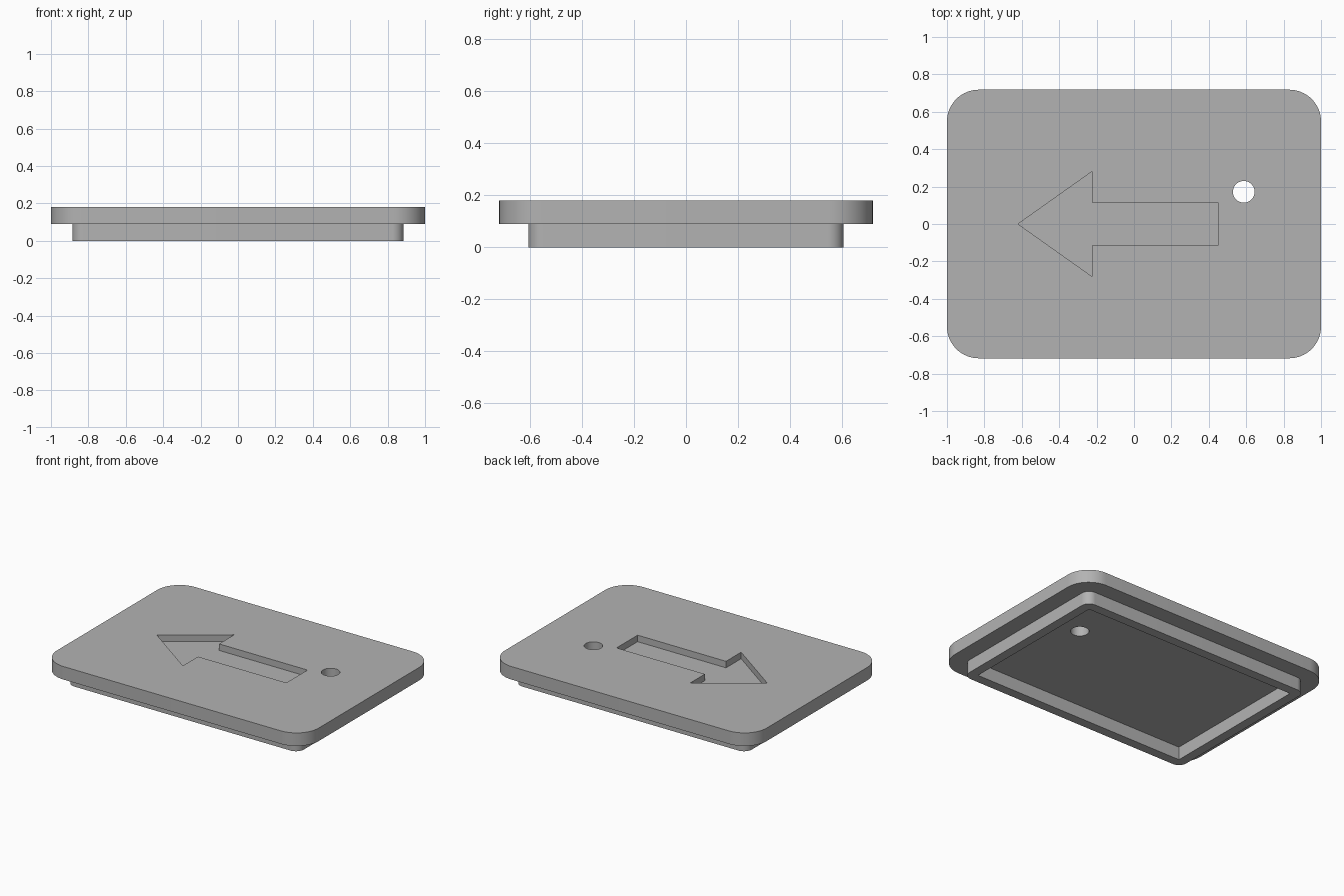
import bpy
import bmesh
from math import cos, sin, pi

cube = bpy.data.objects.get("Cube")
if cube:
    bpy.data.objects.remove(cube, do_unlink=True)

grey = bpy.data.materials.new("plain grey")
grey.use_nodes = True
GREY = (0.45, 0.45, 0.45, 1)
grey.diffuse_color = GREY
grey.node_tree.nodes["Principled BSDF"].inputs["Base Color"].default_value = GREY


def prism(name, outline, z0, z1):
    """Extrude a flat outline from z0 up to z1."""
    bm = bmesh.new()
    base = bm.faces.new([bm.verts.new((x, y, z0)) for x, y in outline])
    top = bmesh.ops.extrude_face_region(bm, geom=[base])["geom"]
    bmesh.ops.translate(bm, vec=(0, 0, z1 - z0),
                        verts=[v for v in top if isinstance(v, bmesh.types.BMVert)])
    bmesh.ops.recalc_face_normals(bm, faces=bm.faces)
    mesh = bpy.data.meshes.new(name)
    bm.to_mesh(mesh)
    bm.free()
    mesh.materials.append(grey)
    obj = bpy.data.objects.new(name, mesh)
    bpy.context.collection.objects.link(obj)
    return obj


def arc(cx, cy, r, start, sweep, steps):
    return [(cx + r * cos(start + sweep * i / steps),
             cy + r * sin(start + sweep * i / steps)) for i in range(steps + 1)]


def rounded_rect(hx, hy, r):
    pts = []
    for k, (sx, sy) in enumerate([(1, 1), (-1, 1), (-1, -1), (1, -1)]):
        pts += arc(sx * (hx - r), sy * (hy - r), r, k * pi / 2, pi / 2, 16)
    return pts


def combine(target, tool, operation):
    """Apply a boolean, then discard the tool."""
    tool.hide_render = True
    mod = target.modifiers.new(operation, "BOOLEAN")
    mod.operation, mod.solver, mod.object = operation, "EXACT", tool
    bpy.context.view_layer.objects.active = target
    bpy.ops.object.modifier_apply(modifier=mod.name)
    bpy.data.objects.remove(tool, do_unlink=True)


# Wide lid plate with a narrower skirt underneath
lid = prism("lid_plate", rounded_rect(1.0, 0.718, 0.17), 0.09, 0.18)
combine(lid, prism("skirt", rounded_rect(0.885, 0.606, 0.06), 0, 0.12), "UNION")

# Sharp-cornered pocket in the underside
hx, hy = 0.82, 0.54
combine(lid, prism("pocket", [(hx, hy), (-hx, hy), (-hx, -hy), (hx, -hy)], -0.1, 0.09),
        "DIFFERENCE")

# Arrow recess in the top
half = [(-0.225, -0.28), (-0.225, -0.115), (0.45, -0.115)]
arrow = [(-0.62, 0)] + half + [(x, -y) for x, y in reversed(half)]
combine(lid, prism("arrow_recess", arrow, 0.135, 0.3), "DIFFERENCE")

# Round through hole
combine(lid, prism("hole", arc(0.587, 0.172, 0.058, 0, 2 * pi, 48)[:-1], -0.1, 0.3),
        "DIFFERENCE")

bpy.ops.object.select_all(action="DESELECT")
lid.select_set(True)
bpy.context.view_layer.objects.active = lid
bpy.ops.object.shade_smooth_by_angle(angle=pi / 6)
